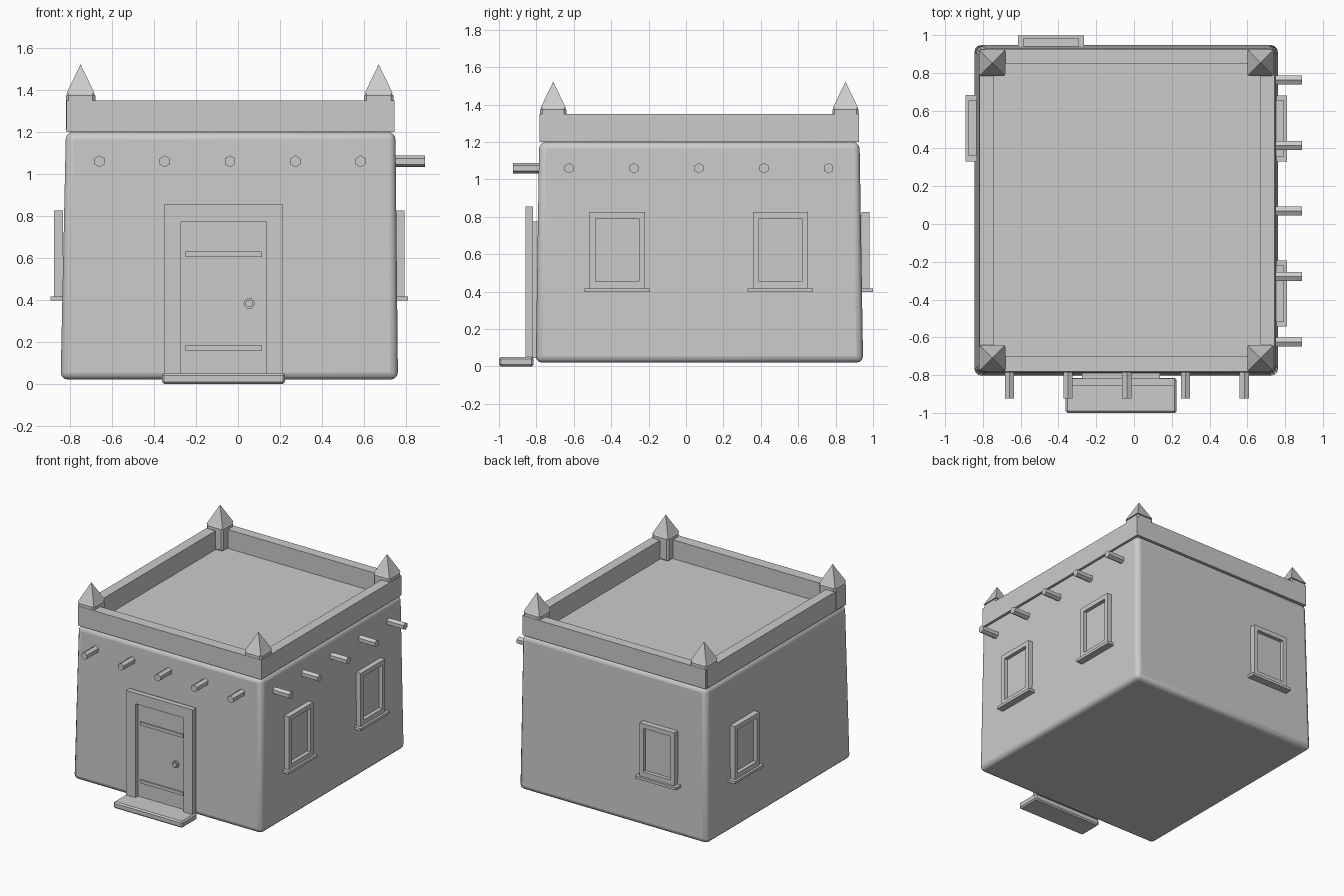
import bpy, bmesh, math
from mathutils import Matrix, Vector

if "Cube" in bpy.data.objects:
    bpy.data.objects.remove(bpy.data.objects["Cube"])

CX, CY = -0.04, 0.07  # centre of the house in plan


def finish(name, bm, bevel=0, segments=1, smooth=False, matrix=None):
    if matrix is not None:
        bm.transform(matrix)
    bmesh.ops.recalc_face_normals(bm, faces=bm.faces)
    mesh = bpy.data.meshes.new(name)
    bm.to_mesh(mesh)
    bm.free()
    ob = bpy.data.objects.new(name, mesh)
    bpy.context.collection.objects.link(ob)
    if bevel:
        mod = ob.modifiers.new("Bevel", 'BEVEL')
        mod.width, mod.segments = bevel, segments
        mod.limit_method = 'ANGLE'
    if smooth:
        bpy.context.view_layer.objects.active = ob
        ob.select_set(True)
        bpy.ops.object.shade_smooth_by_angle(angle=math.radians(40))
        ob.select_set(False)
    return ob


def add_box(bm, x, y, z):
    vs = bmesh.ops.create_cube(bm, size=1)['verts']
    for v in vs:
        v.co = Vector(r[0] if c < 0 else r[1] for c, r in zip(v.co, (x, y, z)))
    return vs


def box(name, x, y, z, matrix=None, **kw):
    bm = bmesh.new()
    add_box(bm, x, y, z)
    return finish(name, bm, matrix=matrix, **kw)


def cylinder(name, start, end, r, sides):
    start, end = Vector(start), Vector(end)
    d = end - start
    bm = bmesh.new()
    bmesh.ops.create_cone(bm, cap_ends=True, segments=sides, radius1=r,
                          radius2=r, depth=d.length)
    # the first ring vertex ends up pointing straight up
    zax = d.normalized()
    yax = Vector((0, 0, 1))
    xax = yax.cross(zax)
    rot = Matrix((xax, yax, zax)).transposed().to_4x4()
    return finish(name, bm, matrix=Matrix.Translation((start + end) / 2) @ rot)


# tapered adobe body with soft edges
bm = bmesh.new()
for v in add_box(bm, (-0.845, 0.762), (-0.803, 0.947), (0.02, 1.20)):
    if v.co.z > 1:
        v.co.x = -0.82 if v.co.x < 0 else 0.75
        v.co.y = -0.785 if v.co.y < 0 else 0.928
finish("house_body", bm, bevel=0.035, segments=3, smooth=True)

# roof deck and parapet walls
box("roof_deck", (-0.77, 0.70), (-0.74, 0.88), (1.15, 1.205))
for name, y in (("front", (-0.782, -0.70)), ("back", (0.85, 0.925))):
    box("parapet_" + name, (-0.815, 0.742), y, (1.20, 1.35))
for name, x in (("left", (-0.817, -0.74)), ("right", (0.67, 0.745))):
    box("parapet_" + name, x, (-0.78, 0.923), (1.20, 1.35))

# corner posts with pyramid caps
for px in (-0.75, 0.67):
    for py in (-0.71, 0.853):
        box("corner_post", (px - .07, px + .07), (py - .07, py + .07),
            (1.2, 1.385), bevel=0.012)
        bm = bmesh.new()
        bmesh.ops.create_cone(bm, cap_ends=True, segments=4, radius1=0.096,
                              radius2=0, depth=0.14)
        finish("post_cap", bm, matrix=Matrix.Translation((px, py, 1.452))
               @ Matrix.Rotation(math.pi / 4, 4, 'Z'))

# roof beam ends on the front and right walls
for i in range(5):
    x, y = -0.66 + i * 0.311, -0.625 + i * 0.347
    cylinder("front_beam", (x, -0.75, 1.06), (x, -0.925, 1.06), 0.028, 6)
    cylinder("right_beam", (0.72, y, 1.06), (0.89, y, 1.06), 0.028, 6)


def window(name, pos, angle):
    # built facing -y, with the wall surface at y = 0
    m = Matrix.Translation(pos) @ Matrix.Rotation(angle, 4, 'Z')
    bm = bmesh.new()
    d = (-0.038, 0.005)
    for s in (-1, 1):
        add_box(bm, sorted((s * .148, s * .116)), d, (0.415, 0.825))
    add_box(bm, (-.116, .116), d, (0.415, 0.455))
    add_box(bm, (-.116, .116), d, (0.79, 0.825))
    finish(name + "_frame", bm, matrix=m)
    box(name + "_pane", (-.12, .12), (-0.009, 0.005), (0.45, 0.795), matrix=m)
    box(name + "_sill", (-.175, .175), (-0.055, 0.005), (0.397, 0.417), matrix=m)


window("right_front_window", (0.756, -0.367, 0), math.pi / 2)
window("right_back_window", (0.756, 0.505, 0), math.pi / 2)
window("left_window", (-0.838, 0.507, 0), -math.pi / 2)
window("back_window", (-0.44, 0.944, 0), math.pi)

# door with frame, bands, knob and step
bm = bmesh.new()
d = (-0.858, -0.817)
add_box(bm, (-0.352, -0.272), d, (0.045, 0.855))
add_box(bm, (0.135, 0.215), d, (0.045, 0.855))
add_box(bm, (-0.272, 0.135), d, (0.772, 0.855))
finish("door_frame", bm)
box("door_panel", (-0.274, 0.137), (-0.825, -0.785), (0.045, 0.774))
for z in (0.172, 0.617):
    box("door_band", (-0.25, 0.115), (-0.835, -0.82), (z - .0125, z + .0125))
cylinder("knob_plate", (0.053, -0.82, 0.383), (0.053, -0.838, 0.383), 0.026, 12)
cylinder("door_knob", (0.053, -0.83, 0.383), (0.053, -0.85, 0.383), 0.018, 12)
box("door_step", (-0.362, 0.225), (-1.0, -0.815), (0.0, 0.05), bevel=0.01)
